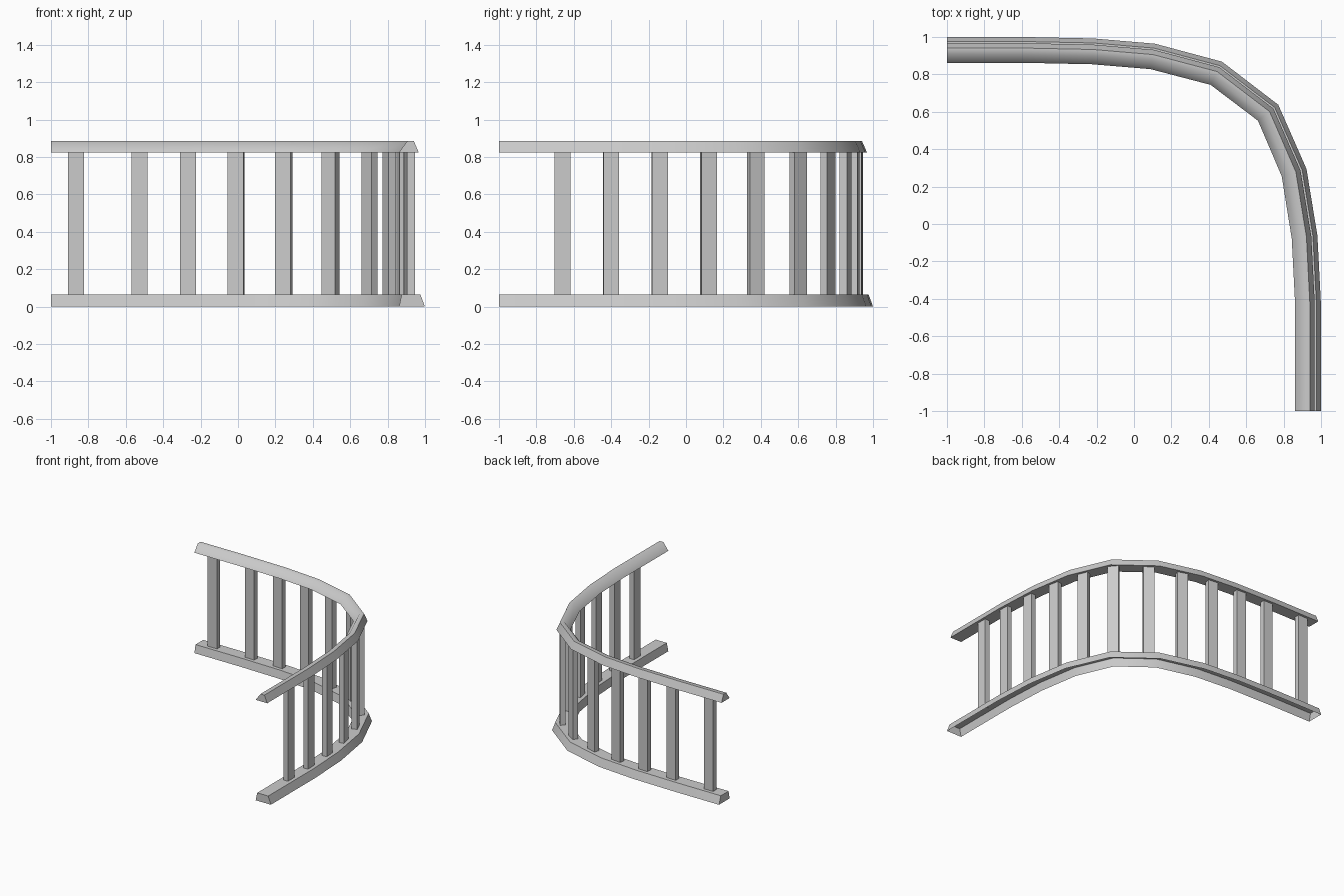
import bpy, bmesh, math
from mathutils import Vector

cube = bpy.data.objects.get("Cube")
if cube:
    bpy.data.objects.remove(cube, do_unlink=True)

grey = bpy.data.materials.new("light grey")
grey.use_nodes = True
grey.diffuse_color = (0.6, 0.6, 0.6, 1)
grey.node_tree.nodes["Principled BSDF"].inputs["Base Color"].default_value = (0.6, 0.6, 0.6, 1)

# Centre line of the quarter bend, with a tangent at every point
path = [Vector(p) for p in [(-1, .931), (-.6, .931), (-.22, .923), (.1, .896), (.44, .806),
                            (.717, .595), (.856, .275), (.912, -.07), (.93, -.42), (.93, -1)]]
steps = [(b - a).normalized() for a, b in zip(path, path[1:])]
tangents = ([Vector((1, 0))]
            + [(a + b).normalized() for a, b in zip(steps, steps[1:])]
            + [Vector((0, -1))])


def outward(t):
    return Vector((-t.y, t.x))


def finish(name, bm, smooth=None):
    bmesh.ops.recalc_face_normals(bm, faces=bm.faces)
    mesh = bpy.data.meshes.new(name)
    bm.to_mesh(mesh)
    bm.free()
    mesh.materials.append(grey)
    ob = bpy.data.objects.new(name, mesh)
    bpy.context.collection.objects.link(ob)
    if smooth:
        bpy.ops.object.select_all(action='DESELECT')
        ob.select_set(True)
        bpy.context.view_layer.objects.active = ob
        bpy.ops.object.shade_smooth_by_angle(angle=math.radians(smooth))


def rail(name, profile, underside):
    """Sweep an (outward offset, height) profile along the path and cap its ends."""
    bm = bmesh.new()
    rings = []
    for p, t in zip(path, tangents):
        n = outward(t)
        rings.append([bm.verts.new((p.x + n.x * o, p.y + n.y * o, z)) for o, z in profile])
    count = len(profile)
    for a, b in zip(rings, rings[1:]):
        for i in range(count if underside else count - 1):
            j = (i + 1) % count
            bm.faces.new((a[i], a[j], b[j], b[i]))
    bm.faces.new(rings[0])
    bm.faces.new(rings[-1])
    finish(name, bm, 60)


# Bottom rail is a shell open underneath, the handrail is closed
rail("bottom_rail", [(-.069, 0), (-.055, .065), (.045, .065), (.069, 0)], False)
rail("handrail", [(-.069, .825), (-.025, .885), (.01, .885), (.036, .825)], True)


def point_on_path(value, axis):
    for i in range(len(path) - 1):
        a, b = path[i], path[i + 1]
        low, high = sorted((a[axis], b[axis]))
        if high > low and low <= value <= high:
            f = (value - a[axis]) / (b[axis] - a[axis])
            return a.lerp(b, f), tangents[i].lerp(tangents[i + 1], f).normalized()


# Balusters, placed by x on the back run and by y on the side run
spots = [(x, 0) for x in (-.867, -.527, -.267, -.01, .247, .497, .707)]
spots += [(y, 1) for y in (.375, .122, -.14, -.4, -.66)]
bottom, top = .064, .826
for k, (value, axis) in enumerate(spots):
    p, t = point_on_path(value, axis)
    n = outward(t)
    p = p - n * .005
    bm = bmesh.new()
    bmesh.ops.create_cube(bm, size=1)
    for v in bm.verts:
        q = p + t * v.co.x * .085 + n * v.co.y * .042
        v.co = (q.x, q.y, top if v.co.z > 0 else bottom)
    finish(f"baluster_{k + 1}", bm)
